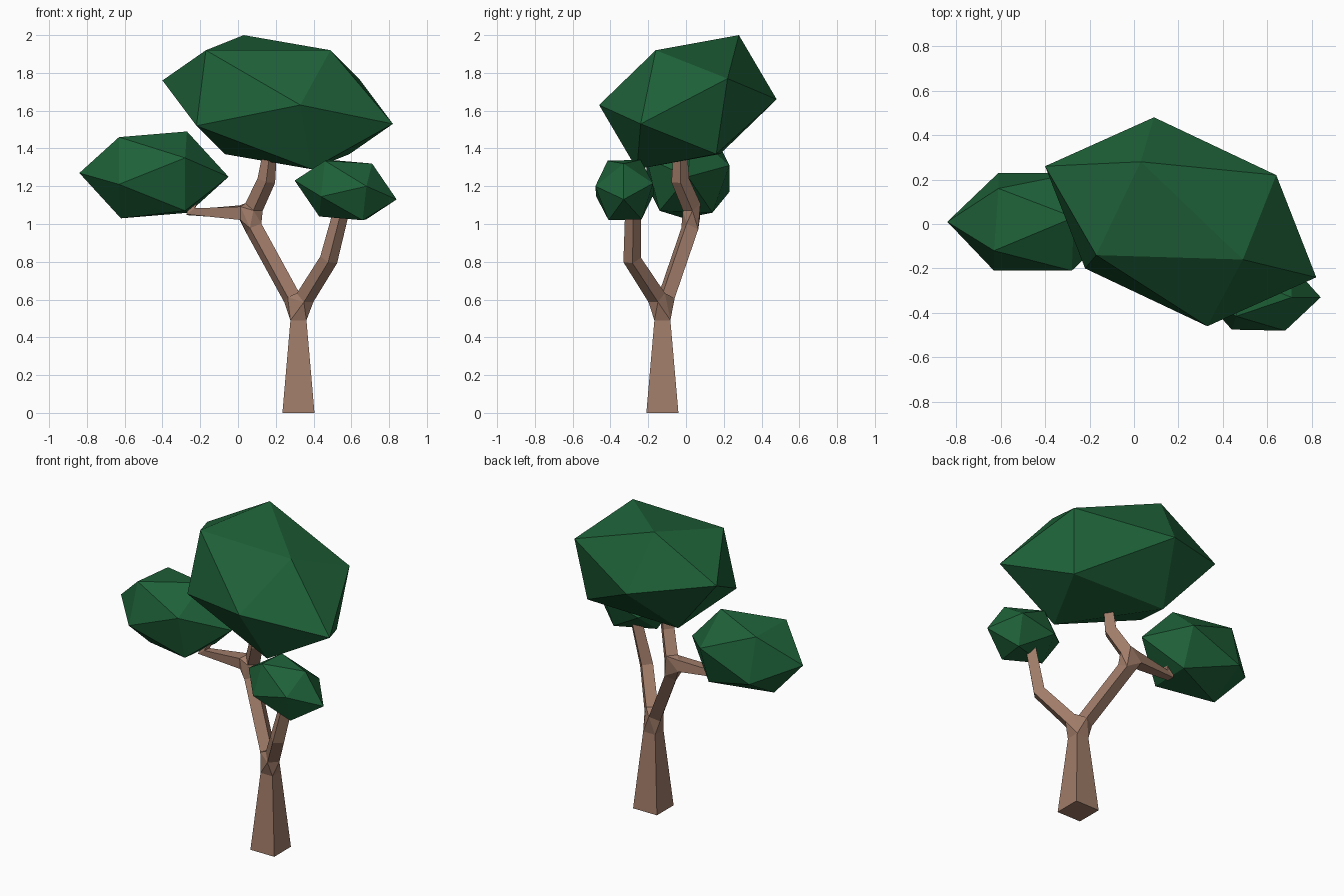
import bpy, bmesh, math
from mathutils import Vector

if "Cube" in bpy.data.objects:
    bpy.data.objects.remove(bpy.data.objects["Cube"])


def material(name, color):
    m = bpy.data.materials.new(name)
    m.diffuse_color = (*color, 1)
    m.use_nodes = True
    m.node_tree.nodes["Principled BSDF"].inputs["Base Color"].default_value = m.diffuse_color
    return m


BARK = material("bark", (0.35, 0.20, 0.14))
LEAF = material("leaf", (0.013, 0.12, 0.04))


def finish(name, bm, mat):
    bmesh.ops.recalc_face_normals(bm, faces=bm.faces[:])
    me = bpy.data.meshes.new(name)
    bm.to_mesh(me)
    bm.free()
    me.materials.append(mat)
    bpy.context.collection.objects.link(bpy.data.objects.new(name, me))


def hull(name, points, mat):
    bm = bmesh.new()
    verts = [bm.verts.new(p) for p in points]
    bmesh.ops.convex_hull(bm, input=verts)
    finish(name, bm, mat)


def limb(name, path, twist):
    """Four-sided tube through (x, y, z, corner radius) points; returns its rings."""
    pts = [Vector(p[:3]) for p in path]
    rings = []
    for i, p in enumerate(pts):
        d = Vector()
        if i > 0:
            d += (p - pts[i - 1]).normalized()
        if i < len(pts) - 1:
            d += (pts[i + 1] - p).normalized()
        turn = Vector((0, 0, 1)).rotation_difference(d.normalized())
        angles = [math.radians(45 + twist + 90 * k) for k in range(4)]
        rings.append([p + turn @ Vector((math.cos(a), math.sin(a), 0)) * path[i][3]
                      for a in angles])
    bm = bmesh.new()
    loops = [[bm.verts.new(c) for c in r] for r in rings]
    for a, b in zip(loops, loops[1:]):
        for k in range(4):
            n = (k + 1) % 4
            bm.faces.new((a[k], a[n], b[n], b[k]))
    bm.faces.new(loops[0])
    bm.faces.new(loops[-1])
    finish(name, bm, BARK)
    return rings


def canopy(name, center, half):
    """Squashed icosahedron: six corners plus their opposites through the centre."""
    c = Vector(center)
    pts = [Vector(p) for p in half]
    hull(name, pts + [2 * c - p for p in pts], LEAF)


# Trunk and branches
trunk = limb("trunk", [(.32, -.125, 0, .12), (.32, -.125, .49, .06)], 0)
left = limb("left_branch", [(.285, -.105, .61, .05), (.085, .02, .975, .05)], 20)
right = limb("right_branch", [(.355, -.155, .61, .05), (.48, -.285, .81, .048),
                              (.55, -.28, 1.08, .042)], 45)
upper = limb("upper_branch", [(.085, .03, 1.09, .05), (.15, -.03, 1.23, .048),
                              (.17, -.03, 1.39, .036)], 45)
side = limb("side_branch", [(.01, .035, 1.06, .05), (-.25, .01, 1.065, .038),
                            (-.22, .03, 1.16, .03)], 0)

# Joints where the branches split
hull("trunk_fork", trunk[-1] + left[0] + right[0], BARK)
hull("branch_fork", left[-1] + upper[0] + side[0], BARK)

# Leaf masses
canopy("main_canopy", (.21, .01, 1.645),
       [(.03, .28, 2.0), (-.40, .26, 1.76), (.64, .22, 1.77),
        (-.17, -.14, 1.92), (.49, -.16, 1.92), (.33, -.46, 1.63)])
canopy("left_canopy", (-.445, .01, 1.26),
       [(-.84, .01, 1.27), (-.63, -.21, 1.21), (-.61, .16, 1.45),
        (-.63, -.12, 1.46), (-.61, .23, 1.17), (-.62, -.01, 1.03)])
canopy("right_canopy", (.57, -.325, 1.18),
       [(.84, -.33, 1.13), (.68, -.48, 1.20), (.71, -.33, 1.32),
        (.70, -.175, 1.215), (.68, -.235, 1.025), (.66, -.41, 1.02)])
